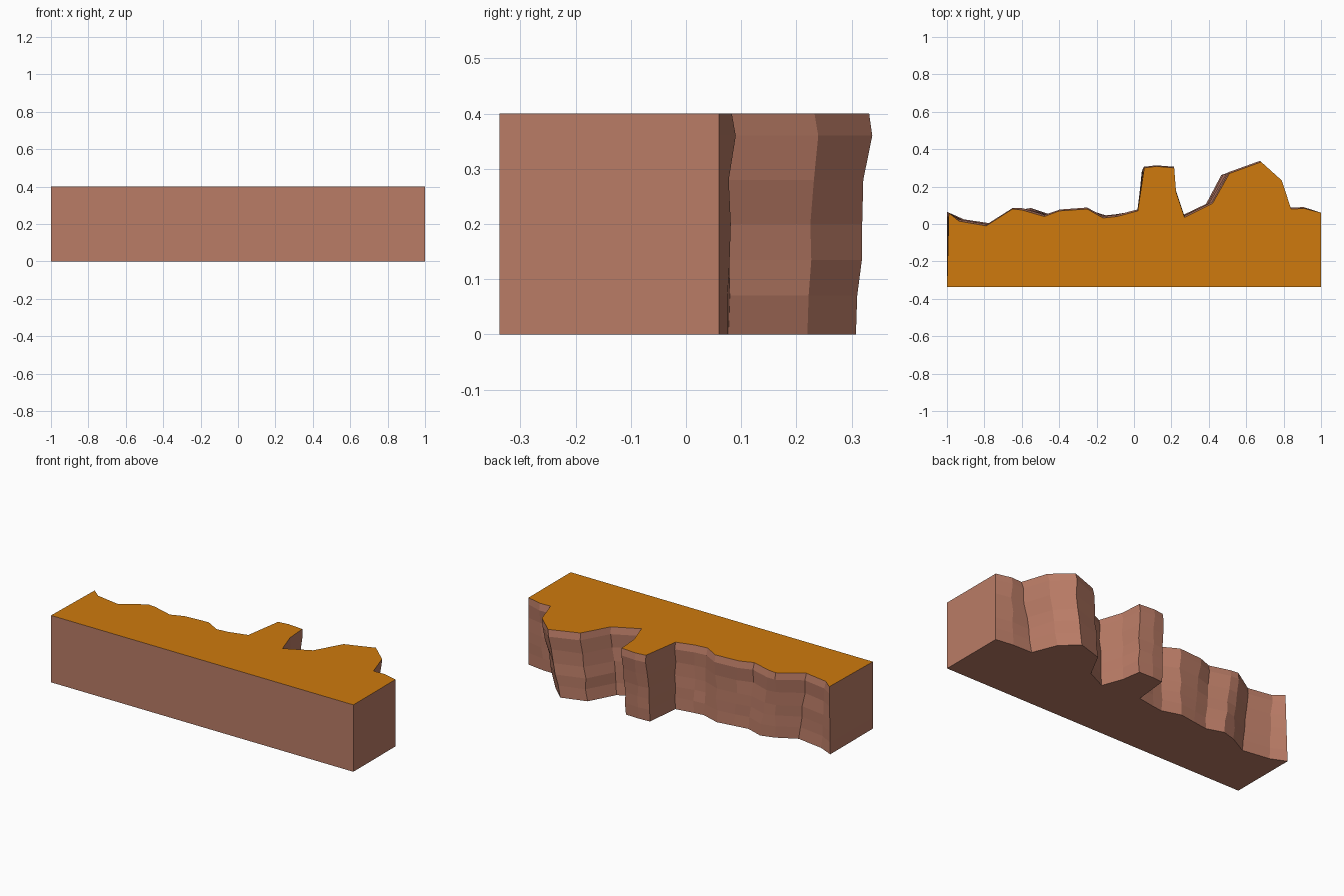
import bpy, bmesh, random

if "Cube" in bpy.data.objects:
    bpy.data.objects.remove(bpy.data.objects["Cube"])
random.seed(4)


def material(name, col):
    m = bpy.data.materials.new(name)
    m.diffuse_color = (*col, 1)
    m.use_nodes = True
    m.node_tree.nodes["Principled BSDF"].inputs["Base Color"].default_value = m.diffuse_color
    return m


rock = material("brown rock", (0.49, 0.2, 0.133))
ground = material("orange ground", (0.62, 0.195, 0.004))

FRONT = -0.338
# back edge of the cliff at the top and at the foot, left to right
top = [(-.99, .06), (-.935, .015), (-.79, -.01), (-.65, .08), (-.6, .075),
       (-.48, .04), (-.4, .07), (-.25, .08), (-.165, .032), (-.09, .04),
       (.02, .07), (.055, .30), (.12, .308), (.215, .30), (.225, .17),
       (.27, .035), (.42, .11), (.51, .27), (.68, .332), (.79, .233),
       (.84, .08), (.91, .083), (1, .06)]
foot = [(-1, .065), (-.91, .025), (-.745, .0), (-.63, .062), (-.55, .085),
        (-.45, .052), (-.36, .065), (-.26, .08), (-.15, .046), (-.09, .053),
        (.02, .072), (.042, .28), (.11, .285), (.2, .282), (.217, .17),
        (.262, .048), (.385, .107), (.467, .262), (.616, .308), (.71, .22),
        (.767, .077), (.89, .075), (1, .06)]
levels = [0, .07, .135, .2, .28, .36, .4]

# cliff block: stacked rings, each a blend of foot and top edge
bm = bmesh.new()
rings = []
last = len(top) - 1
for z in levels:
    t = z / 0.4
    middle = 0 < z < 0.36
    ring = []
    for i, (a, b) in enumerate(zip(foot, top)):
        x, y = a[0] + (b[0] - a[0]) * t, a[1] + (b[1] - a[1]) * t
        if 0 < i < last:
            if z == 0.36:                      # slight bulge below the rim
                y += 0.008
            elif middle:                       # rugged rock face
                x += random.uniform(-.006, .006)
                y += random.uniform(-.004, .003)
        ring.append(bm.verts.new((x, y, z)))
    ring += [bm.verts.new((1, FRONT, z)), bm.verts.new((-1, FRONT, z))]
    rings.append(ring)

n = len(rings[0])
for lo, hi in zip(rings, rings[1:]):
    for i in range(n):
        j = (i + 1) % n
        bm.faces.new((lo[i], lo[j], hi[j], hi[i]))
bm.faces.new(rings[0])
cap = bm.faces.new(rings[-1])
cap.material_index = 1                         # level ground on top
bmesh.ops.recalc_face_normals(bm, faces=bm.faces[:])

mesh = bpy.data.meshes.new("cliff_block")
bm.to_mesh(mesh)
bm.free()
mesh.materials.append(rock)
mesh.materials.append(ground)
bpy.context.collection.objects.link(bpy.data.objects.new("cliff_block", mesh))
